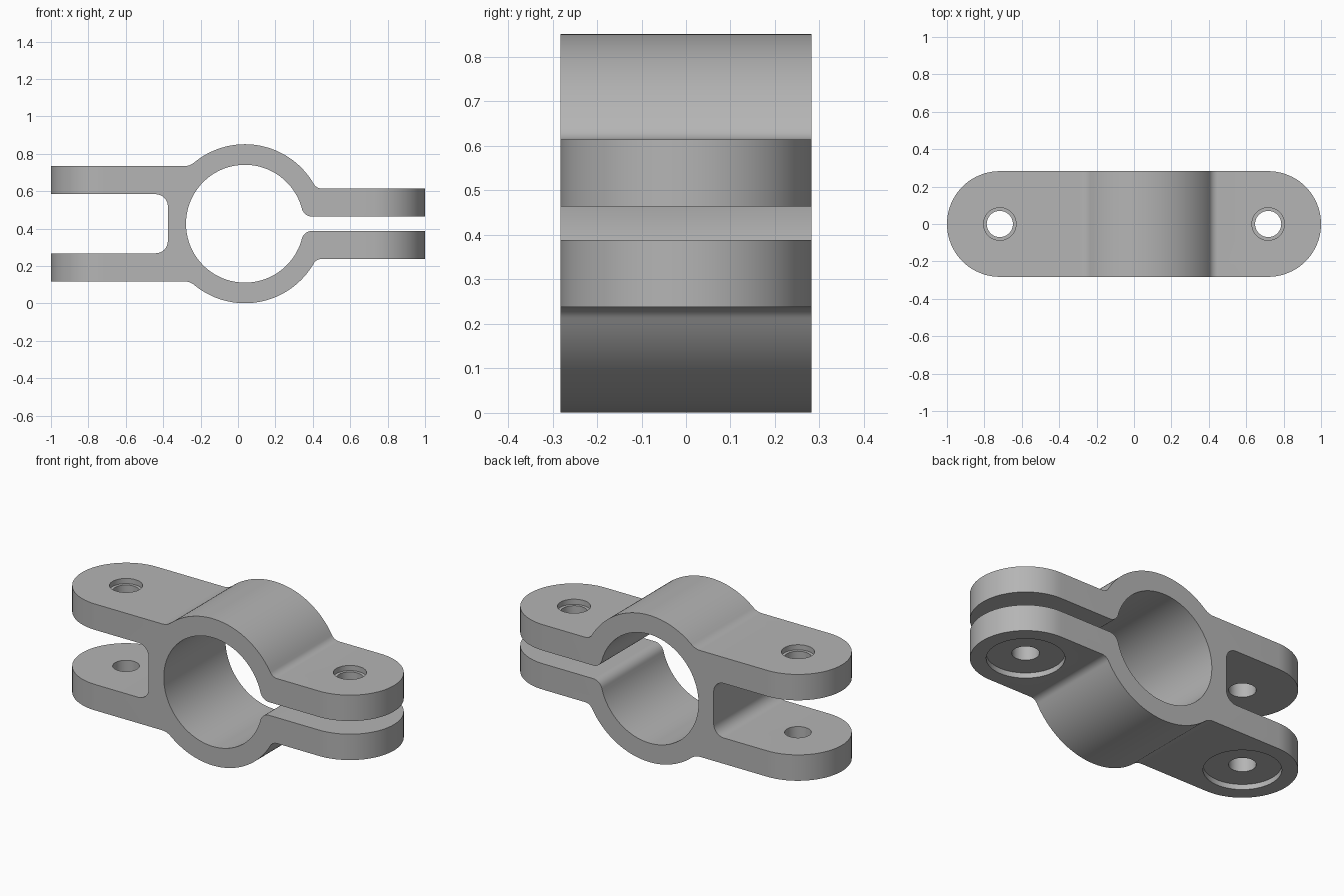
import bpy
import bmesh
import math
from mathutils import Vector

cube = bpy.data.objects.get("Cube")
if cube:
    bpy.data.objects.remove(cube)

CX, CZ = 0.037, 0.426        # bore axis
R_OUT, R_IN = 0.425, 0.315   # ring radii
HALF = 0.2825                # half width of the clamp
HOLE_X = 1 - HALF            # bolt position

steel = bpy.data.materials.new("grey_metal")
steel.use_nodes = True
GREY = (0.46, 0.46, 0.46, 1)
steel.diffuse_color = GREY
steel.node_tree.nodes["Principled BSDF"].inputs["Base Color"].default_value = GREY


def arc(x, z, r, a0, a1, n):
    return [(x + r * math.cos(a0 + (a1 - a0) * i / n),
             z + r * math.sin(a0 + (a1 - a0) * i / n)) for i in range(n + 1)]


def prism(name, points, start, direction):
    """Extrude a closed outline given as 3D points."""
    bm = bmesh.new()
    face = bm.faces.new([bm.verts.new(Vector(p) + Vector(start)) for p in points])
    out = bmesh.ops.extrude_face_region(bm, geom=[face])
    moved = [g for g in out["geom"] if isinstance(g, bmesh.types.BMVert)]
    bmesh.ops.translate(bm, verts=moved, vec=direction)
    bmesh.ops.recalc_face_normals(bm, faces=bm.faces)
    mesh = bpy.data.meshes.new(name)
    bm.to_mesh(mesh)
    bm.free()
    mesh.materials.append(steel)
    obj = bpy.data.objects.new(name, mesh)
    bpy.context.collection.objects.link(obj)
    return obj


def blend(radius, height, f, side):
    """Fillet between the ring circle and a horizontal arm face."""
    z = height + f
    x = side * math.sqrt((radius + f) ** 2 - z ** 2)
    toward_ring = math.atan2(-z, -x)
    flat = -math.pi / 2
    if side > 0:
        toward_ring = math.atan2(z, x) - math.pi
    return arc(x, z, f, flat, toward_ring, 10), math.atan2(z, x)


# Upper half outline around the bore axis, from the web out and back to the bore
web = -0.375 - CX
left_fillet, left_angle = blend(R_OUT, 0.308, 0.085, -1)
right_fillet, right_angle = blend(R_OUT, 0.188, 0.05, 1)
lip_fillet, lip_angle = blend(R_IN, 0.038, 0.057, 1)
upper = arc(web - 0.065, 0.158 - 0.065, 0.065, 0, math.pi / 2, 8)
upper += [(-1.2, 0.158), (-1.2, 0.308)]
upper += left_fillet
upper += arc(0, 0, R_OUT, left_angle, right_angle, 40)[1:-1]
upper += right_fillet[::-1]
upper += [(1.2, 0.188), (1.2, 0.038)]
upper += lip_fillet
upper += arc(0, 0, R_IN, lip_angle, math.pi, 48)[1:]
lower = [(x, -z) for x, z in upper[-2::-1]]
outline = [(x, 0, z) for x, z in upper + lower]
clamp = prism("pipe_clamp", outline, (CX, -0.35, CZ), (0, 0.7, 0))

# Rounded arm ends, seen from above
ends = arc(HOLE_X, 0, HALF, -math.pi / 2, math.pi / 2, 40)
ends += arc(-HOLE_X, 0, HALF, math.pi / 2, math.pi * 1.5, 40)
cutters = [(prism("rounded_end_shape", [(x, y, 0) for x, y in ends],
                  (0, 0, -0.2), (0, 0, 1.4)), 'INTERSECT')]


def bore(name, x, r, z0, z1):
    ring = [(px, py, 0) for px, py in arc(x, 0, r, 0, math.tau, 48)[:-1]]
    cutters.append((prism(name, ring, (0, 0, z0), (0, 0, z1 - z0)), 'DIFFERENCE'))


# Bolt holes with a small recess on top and a wide shallow one below
for label, side, half_height in (("right", -1, 0.308), ("left", 1, 0.188)):
    x = side * HOLE_X
    bore(label + "_bolt_hole", x, 0.07, -0.1, 1.1)
    bore(label + "_top_recess", x, 0.087, CZ + half_height - 0.03, 1.1)
    bore(label + "_bottom_recess", x, 0.2, -0.1, CZ - half_height + 0.03)

bpy.ops.object.select_all(action='DESELECT')
bpy.context.view_layer.objects.active = clamp
clamp.select_set(True)
for cutter, operation in cutters:
    mod = clamp.modifiers.new(cutter.name, 'BOOLEAN')
    mod.operation = operation
    mod.solver = 'EXACT'
    mod.object = cutter
    bpy.ops.object.modifier_apply(modifier=mod.name)
    bpy.data.objects.remove(cutter)

bpy.ops.object.shade_smooth_by_angle(angle=math.radians(30))
